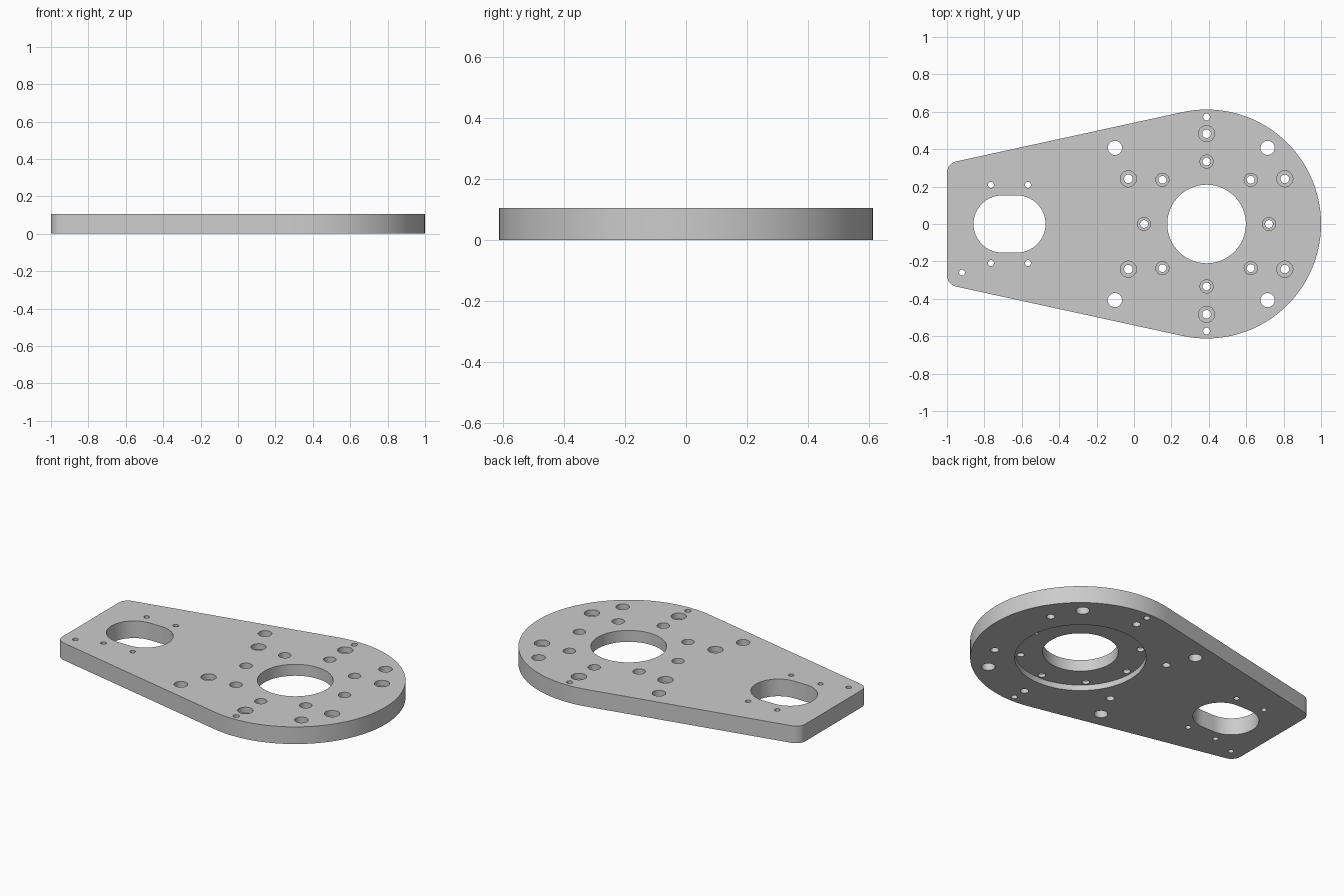
import bpy, bmesh
from math import sin, cos, pi, radians, tan, atan2
from mathutils import Vector

cube = bpy.data.objects.get("Cube")
if cube:
    bpy.data.objects.remove(cube)

T = 0.105           # plate thickness
CX, R = 0.388, 0.612  # centre and radius of the round end
OVER = 0.03         # cutter overshoot

grey = bpy.data.materials.new("machined grey")
grey.use_nodes = True
colour = (0.6, 0.6, 0.6, 1)
grey.diffuse_color = colour
grey.node_tree.nodes["Principled BSDF"].inputs["Base Color"].default_value = colour


def arc(x, y, r, a0, a1, n):
    return [(x + r * cos(a0 + (a1 - a0) * i / n),
             y + r * sin(a0 + (a1 - a0) * i / n)) for i in range(n + 1)]


def add_prism(bm, outline, z0, z1):
    face = bm.faces.new([bm.verts.new((x, y, z0)) for x, y in outline])
    top = bmesh.ops.extrude_face_region(bm, geom=[face])["geom"]
    verts = [v for v in top if isinstance(v, bmesh.types.BMVert)]
    bmesh.ops.translate(bm, verts=verts, vec=(0, 0, z1 - z0))


def add_stepped_hole(bm, x, y, steps, n=32):
    """Closed stack of rings; steps are (radius, height) from bottom to top."""
    rings = [[bm.verts.new((px, py, z)) for px, py in
              arc(x, y, r, 0, 2 * pi, n)[:-1]] for r, z in steps]
    for low, high in zip(rings, rings[1:]):
        for i in range(n):
            j = (i + 1) % n
            bm.faces.new((low[i], low[j], high[j], high[i]))
    bm.faces.new(rings[0][::-1])
    bm.faces.new(rings[-1])


def finish(bm, name):
    bmesh.ops.recalc_face_normals(bm, faces=bm.faces[:])
    mesh = bpy.data.meshes.new(name)
    bm.to_mesh(mesh)
    bm.free()
    obj = bpy.data.objects.new(name, mesh)
    bpy.context.collection.objects.link(obj)
    mesh.materials.append(grey)
    return obj


# Plate: round end, tangent tapered sides, filleted square end
taper = radians(12.3)
fillet = 0.063
tangent_y = R * cos(taper)
corner_y = tangent_y - (CX - R * sin(taper) + 1) * tan(taper)
fy = corner_y - fillet / tan(radians(45) + taper / 2)
fx = -1 + fillet
outline = arc(CX, 0, R, -pi / 2 - taper, pi / 2 + taper, 96)
outline += arc(fx, fy, fillet, pi / 2 + taper, pi, 10)
outline += arc(fx, -fy, fillet, pi, 3 * pi / 2 - taper, 10)
bm = bmesh.new()
add_prism(bm, outline, 0, T)
plate = finish(bm, "mounting_plate")

# Main bore with a shallow recess on the underside
bm = bmesh.new()
add_stepped_hole(bm, CX, 0, [(0.365, -OVER), (0.365, 0.035),
                             (0.21, 0.035), (0.21, T + OVER)], 96)
bore = finish(bm, "bore_cutter")

# Slot and all fastener holes
bm = bmesh.new()
slot = arc(-0.626, 0, 0.153, -pi / 2, pi / 2, 32)
slot += arc(-0.705, 0, 0.153, pi / 2, 3 * pi / 2, 32)
add_prism(bm, slot, -OVER, T + OVER)


def through(x, y, r):
    add_stepped_hole(bm, x, y, [(r, -OVER), (r, T + OVER)])


def counterbore(angle, ring, r, outer, floor):
    add_stepped_hole(bm, CX + ring * cos(angle), ring * sin(angle),
                     [(r, -OVER), (r, floor), (outer, floor), (outer, T + OVER)])


for side in (-1, 1):
    for x in (-0.765, -0.567):
        through(x, side * 0.209, 0.016)
    for x in (-0.102, 0.714):
        through(x, side * 0.407, 0.038)
    through(CX, side * 0.572, 0.018)
through(-0.92, -0.26, 0.016)
for k in range(8):
    counterbore(k * pi / 4, 0.334, 0.021, 0.035, 0.055)
for k in range(6):
    counterbore(pi / 6 + k * pi / 3, 0.483, 0.023, 0.043, 0.07)
holes = finish(bm, "hole_cutter")

# Cut the plate, then drop the cutters
bpy.context.view_layer.objects.active = plate
for cutter in (bore, holes):
    mod = plate.modifiers.new("cut", "BOOLEAN")
    mod.operation = "DIFFERENCE"
    mod.solver = "EXACT"
    mod.object = cutter
    bpy.ops.object.modifier_apply(modifier=mod.name)
    bpy.data.objects.remove(cutter)

bpy.ops.object.select_all(action="DESELECT")
plate.select_set(True)
bpy.ops.object.shade_smooth_by_angle(angle=radians(30))
